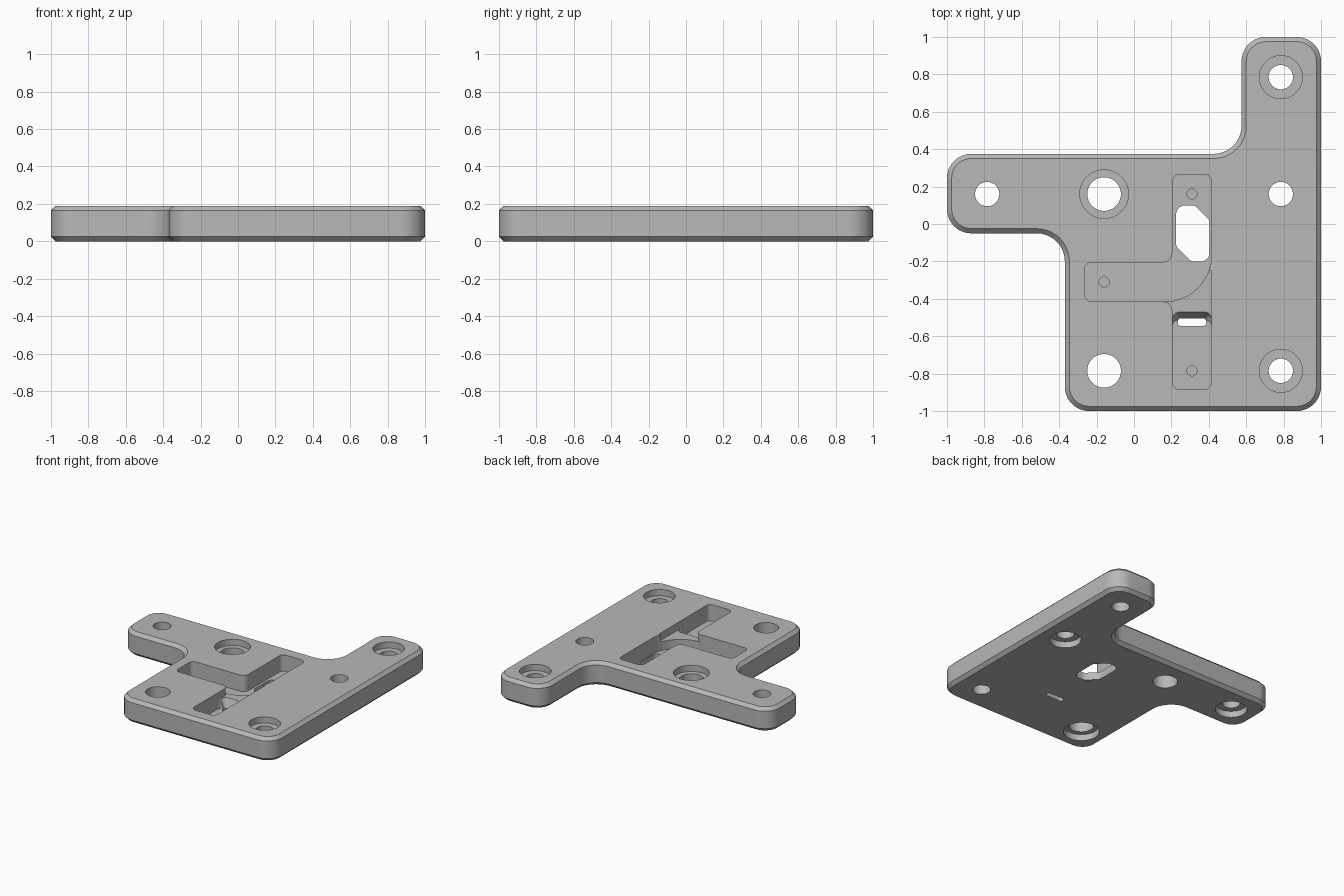
import bpy, bmesh, math
from mathutils import Vector

HEIGHT = 0.19
BEVEL = 0.025
FLOOR = 0.06     # deep channel floor
SHELF = 0.13     # raised shelf between channel and lower recess
STEP = 0.05      # counterbore depth

if "Cube" in bpy.data.objects:
    bpy.data.objects.remove(bpy.data.objects["Cube"], do_unlink=True)


def rounded(corners, inset=0.0, steps=10):
    """Counter-clockwise (x, y, radius) corners -> filleted, inset outline."""
    result = []
    count = len(corners)
    for i, (x, y, radius) in enumerate(corners):
        here = Vector((x, y))
        d1 = (here - Vector(corners[i - 1][:2])).normalized()
        d2 = (Vector(corners[(i + 1) % count][:2]) - here).normalized()
        n1, n2 = Vector((-d1.y, d1.x)), Vector((-d2.y, d2.x))
        here = here + (n1 + n2) * inset / (1 + n1.dot(n2))
        turn = math.atan2(d1.x * d2.y - d1.y * d2.x, d1.dot(d2))
        side = 1 if turn > 0 else -1
        radius = max(radius - side * inset, 0.004)
        start = here - d1 * radius * math.tan(abs(turn) / 2)
        centre = start + n1 * radius * side
        base = math.atan2(start.y - centre.y, start.x - centre.x)
        for k in range(steps + 1):
            a = base + turn * k / steps
            result.append((centre.x + radius * math.cos(a),
                           centre.y + radius * math.sin(a)))
    return result


def circle(x, y, radius, steps=48):
    return [(x + radius * math.cos(math.tau * k / steps),
             y + radius * math.sin(math.tau * k / steps)) for k in range(steps)]


def stack(name, layers):
    """Closed solid lofted through (z, outline) layers."""
    bm = bmesh.new()
    rings = [[bm.verts.new((x, y, z)) for x, y in outline] for z, outline in layers]
    count = len(rings[0])
    for low, high in zip(rings, rings[1:]):
        for i in range(count):
            j = (i + 1) % count
            bm.faces.new((low[i], low[j], high[j], high[i]))
    bm.faces.new(rings[0][::-1])
    bm.faces.new(rings[-1])
    bmesh.ops.recalc_face_normals(bm, faces=bm.faces)
    mesh = bpy.data.meshes.new(name)
    bm.to_mesh(mesh)
    bm.free()
    obj = bpy.data.objects.new(name, mesh)
    bpy.context.collection.objects.link(obj)
    return obj


def box(x0, x1, y0, y1, r):
    return [(x0, y0, r), (x1, y0, r), (x1, y1, r), (x0, y1, r)]


def prism(name, corners, z0, z1):
    outline = rounded(corners)
    return stack(name, [(z0, outline), (z1, outline)])


# Plate with rounded corners and chamfered rims
C, F = 0.13, 0.15
outline = [(-0.37, -1, C), (1, -1, C), (1, 1, C), (0.575, 1, C),
           (0.575, 0.375, F), (-1, 0.375, C), (-1, -0.05, C), (-0.37, -0.05, F)]
plate = stack("plate", [(z, rounded(outline, inset)) for z, inset in (
    (0, BEVEL), (BEVEL, 0), (HEIGHT - BEVEL, 0), (HEIGHT, BEVEL))])

cutters = []
ABOVE, BELOW = HEIGHT + 0.1, -0.1

# Bolt holes, counterbored from above or below
for x, y, r, wide, from_top in (
        (-0.16, 0.16, 0.09, 0.13, True), (0.785, 0.785, 0.065, 0.115, True),
        (0.785, -0.785, 0.065, 0.115, True), (-0.785, 0.16, 0.065, 0.115, False),
        (0.785, 0.16, 0.065, 0.115, False), (-0.16, -0.785, 0.09, 0.13, False)):
    if from_top:
        rims = [(BELOW, r), (HEIGHT - STEP, r), (HEIGHT - STEP, wide), (ABOVE, wide)]
    else:
        rims = [(BELOW, wide), (STEP, wide), (STEP, r), (ABOVE, r)]
    cutters.append(stack("hole_cutter", [(z, circle(x, y, rad)) for z, rad in rims]))

# Bent channel, shelf and lower recess
L, R, P = 0.205, 0.415, 0.04
cutters.append(prism("channel_cutter", [
    (-0.265, -R, P), (R, -R, 0.25), (R, 0.265, P), (L, 0.265, P),
    (L, -L, 0.05), (-0.265, -L, P)], FLOOR, ABOVE))
cutters.append(prism("shelf_cutter", [
    (L, -0.885, P), (R, -0.885, P), (R, -0.25, 0), (0.1, -0.25, 0),
    (0.1, -R, 0), (L, -R, 0.05)], SHELF, ABOVE))
cutters.append(prism("recess_cutter", box(L, R, -0.885, -0.51, P), FLOOR, ABOVE))

# Sloped mouth and slit
mouth = box(L, R, -0.575, -0.47, P)
cutters.append(stack("mouth_cutter", [(FLOOR, rounded(mouth, 0.03)),
                                      (SHELF, rounded(mouth)),
                                      (SHELF + 0.02, rounded(mouth))]))
cutters.append(prism("slit_cutter", box(0.235, 0.385, -0.545, -0.505, 0.015), BELOW, ABOVE))

# Six-sided opening through the channel floor
cutters.append(prism("opening_cutter", [
    (0.225, -0.12, P), (0.305, -0.2, P), (0.405, -0.2, 0.05),
    (0.405, 0.02, P), (0.325, 0.1, P), (0.225, 0.1, 0.05)], BELOW, ABOVE))

# Small dimples in the floors
for x, y in ((-0.16, -0.31), (0.31, 0.16), (0.31, -0.785)):
    ring = circle(x, y, 0.027, 24)
    cutters.append(stack("dimple_cutter", [(FLOOR - 0.03, ring), (FLOOR + 0.03, ring)]))

# Cut everything from the plate
bpy.context.view_layer.objects.active = plate
plate.select_set(True)
for cutter in cutters:
    cutter.hide_render = True
    mod = plate.modifiers.new("cut", "BOOLEAN")
    mod.operation = "DIFFERENCE"
    mod.solver = "EXACT"
    mod.object = cutter
    bpy.ops.object.modifier_apply(modifier=mod.name)
    bpy.data.objects.remove(cutter, do_unlink=True)

# Grey finish
grey = bpy.data.materials.new("grey")
grey.use_nodes = True
colour = (0.48, 0.48, 0.48, 1)
grey.diffuse_color = colour
grey.node_tree.nodes["Principled BSDF"].inputs["Base Color"].default_value = colour
plate.data.materials.clear()
plate.data.materials.append(grey)
bpy.ops.object.shade_smooth_by_angle(angle=math.radians(30))
